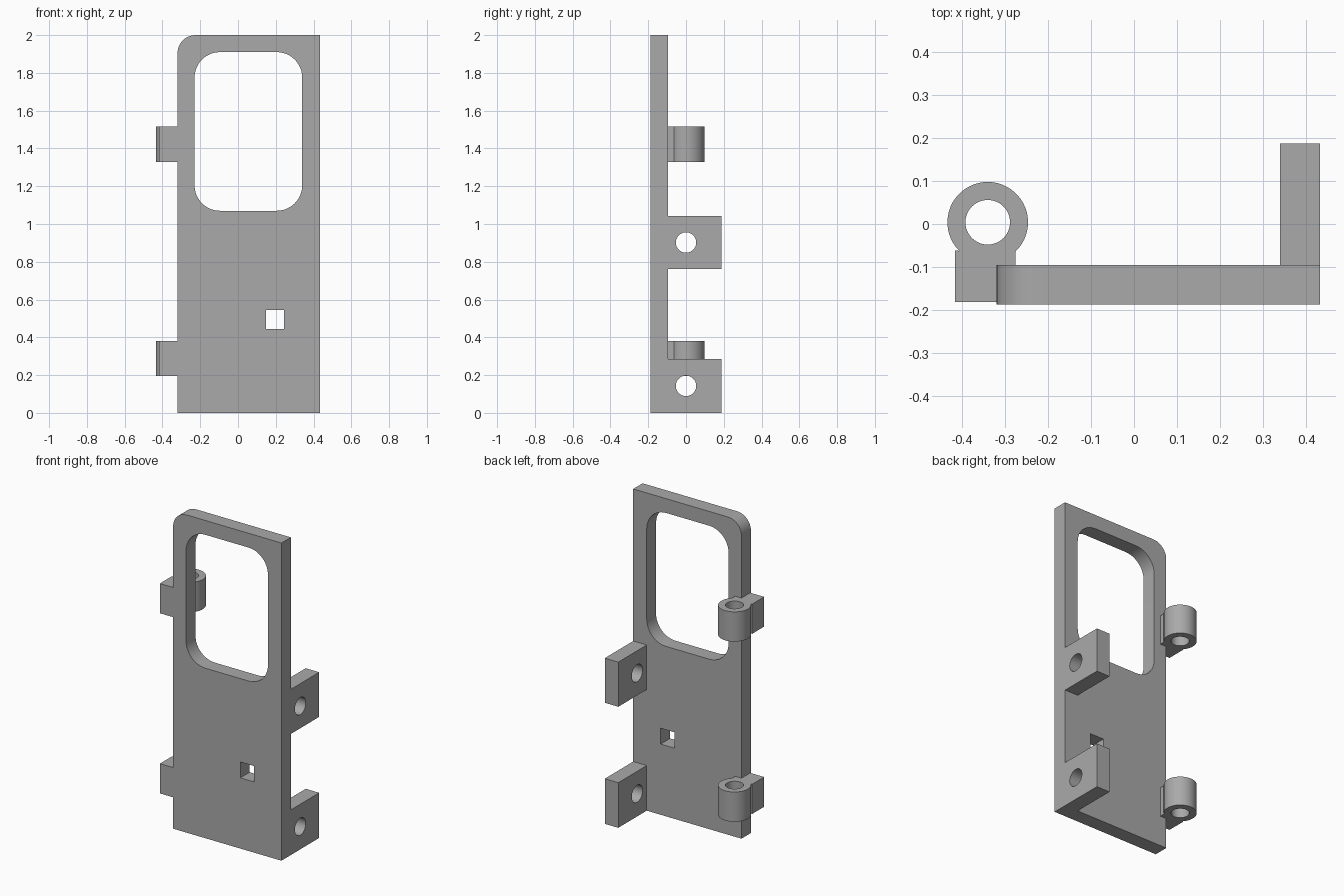
import bpy
import bmesh
from math import cos, sin, radians
from mathutils import Vector

cube = bpy.data.objects.get("Cube")
if cube:
    bpy.data.objects.remove(cube, do_unlink=True)

grey = bpy.data.materials.new("plain grey")
grey.use_nodes = True
COLOUR = (0.4, 0.4, 0.4, 1)
grey.diffuse_color = COLOUR
grey.node_tree.nodes["Principled BSDF"].inputs["Base Color"].default_value = COLOUR


def arc(cx, cy, r, start, end, steps):
    """Points along an arc, both ends included."""
    angles = [radians(start + (end - start) * i / steps) for i in range(steps + 1)]
    return [(cx + r * cos(a), cy + r * sin(a)) for a in angles]


def circle(cx, cy, r, sides=48):
    return arc(cx, cy, r, 0, 360, sides)[:-1]


def rect(x0, y0, x1, y1, r=0):
    """Rectangle outline, with rounded corners if r is set."""
    if not r:
        return [(x0, y0), (x1, y0), (x1, y1), (x0, y1)]
    return (arc(x1 - r, y1 - r, r, 0, 90, 12) + arc(x0 + r, y1 - r, r, 90, 180, 12)
            + arc(x0 + r, y0 + r, r, 180, 270, 12) + arc(x1 - r, y0 + r, r, 270, 360, 12))


def prism(name, loops, axis, low, high):
    """Fill an outline with holes and extrude it along an axis."""
    place = {"X": lambda u, v: (low, u, v),
             "Y": lambda u, v: (u, low, v),
             "Z": lambda u, v: (u, v, low)}[axis]
    direction = Vector([float(axis == a) for a in "XYZ"])
    bm = bmesh.new()
    for loop in loops:
        verts = [bm.verts.new(place(u, v)) for u, v in loop]
        for a, b in zip(verts, verts[1:] + verts[:1]):
            bm.edges.new((a, b))
    bmesh.ops.triangle_fill(bm, edges=bm.edges[:], use_beauty=True, normal=direction)
    result = bmesh.ops.extrude_face_region(bm, geom=bm.faces[:], use_keep_orig=True)
    moved = [g for g in result["geom"] if isinstance(g, bmesh.types.BMVert)]
    bmesh.ops.translate(bm, verts=moved, vec=direction * (high - low))
    bmesh.ops.recalc_face_normals(bm, faces=bm.faces[:])
    mesh = bpy.data.meshes.new(name)
    bm.to_mesh(mesh)
    bm.free()
    mesh.materials.append(grey)
    obj = bpy.data.objects.new(name, mesh)
    bpy.context.collection.objects.link(obj)
    bpy.ops.object.select_all(action="DESELECT")
    obj.select_set(True)
    bpy.context.view_layer.objects.active = obj
    bpy.ops.object.shade_smooth_by_angle(angle=radians(30))
    return obj


LEFT, RIGHT = -0.32, 0.434
FRONT, PLATE_BACK, BACK = -0.188, -0.095, 0.188

# Door plate: one rounded top corner, large window, square latch hole
outline = [(LEFT, 0), (RIGHT, 0), (RIGHT, 2)] + arc(LEFT + 0.095, 1.905, 0.095, 90, 180, 12)
window = rect(-0.23, 1.07, 0.34, 1.91, 0.135)
latch_hole = rect(0.148, 0.445, 0.243, 0.545)
prism("door_plate", [outline, window, latch_hole], "Y", FRONT, PLATE_BACK)

# Lugs with cross holes on the back of the plate
for name, z0, z1, hole_z in (("lower_lug", 0, 0.284, 0.143), ("upper_lug", 0.762, 1.043, 0.902)):
    prism(name, [rect(PLATE_BACK, z0, BACK, z1), circle(0, hole_z, 0.054)], "X", 0.34, RIGHT)

# Hinge knuckles: a bored barrel joined to a square arm
knuckle = ([(-0.417, -0.182), (-0.277, -0.182)]
           + arc(-0.341, 0.004, 0.094, -46, 225, 40) + [(-0.417, -0.062)])
for name, z0 in (("lower_hinge", 0.194), ("upper_hinge", 1.328)):
    prism(name, [knuckle, circle(-0.341, 0.004, 0.052)], "Z", z0, z0 + 0.187)
